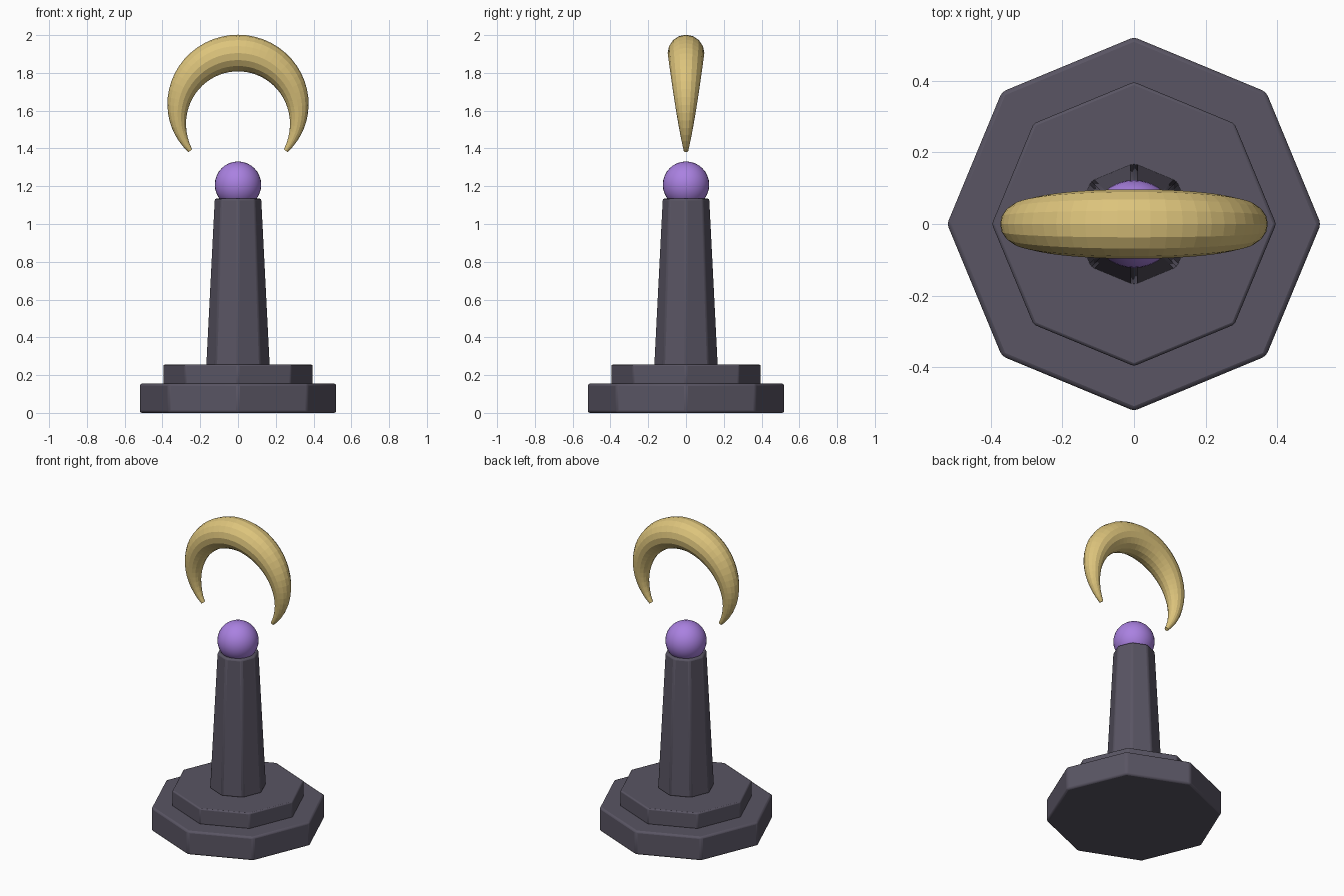
import bpy, bmesh
from math import sin, cos, pi, radians

cube = bpy.data.objects.get("Cube")
if cube:
    bpy.data.objects.remove(cube, do_unlink=True)


def material(name, rgb):
    m = bpy.data.materials.new(name)
    m.use_nodes = True
    m.diffuse_color = (*rgb, 1)
    m.node_tree.nodes["Principled BSDF"].inputs["Base Color"].default_value = (*rgb, 1)
    return m


stone = material("dark stone", (0.10, 0.09, 0.125))
gold = material("pale gold", (0.72, 0.55, 0.20))
purple = material("purple crystal", (0.40, 0.22, 0.75))


def octagon(name, bottom, top, z0, z1, bevel):
    """Softly bevelled eight-sided block with a corner on the x axis."""
    bpy.ops.mesh.primitive_cone_add(vertices=8, radius1=bottom, radius2=top,
                                    depth=z1 - z0, location=(0, 0, (z0 + z1) / 2))
    ob = bpy.context.object
    ob.name = name
    # Make sure a corner, not a flat, points along x
    corner = max(ob.data.vertices, key=lambda v: v.co.x).co
    if abs(corner.y) > 0.01:
        ob.rotation_euler.z = pi / 8
    ob.data.materials.append(stone)
    mod = ob.modifiers.new("soft edges", 'BEVEL')
    mod.width = bevel
    mod.segments = 2
    mod.limit_method = 'ANGLE'
    mod.angle_limit = radians(20)
    bpy.ops.object.shade_smooth_by_angle(angle=radians(30))
    return ob


# Stepped plinth and tapering column
octagon("lower_step", 0.522, 0.522, 0.0, 0.155, 0.012)
octagon("upper_step", 0.397, 0.397, 0.15, 0.255, 0.008)
octagon("column", 0.17, 0.125, 0.25, 1.135, 0.01)

# Orb resting in the column top
bpy.ops.mesh.primitive_uv_sphere_add(segments=32, ring_count=16, radius=0.123,
                                     location=(0, 0, 1.208))
orb = bpy.context.object
orb.name = "orb"
orb.data.materials.append(purple)
bpy.ops.object.shade_smooth()

# Floating crescent: a ring swept along an arc, thickest at the top
SIDES, STEPS = 16, 40
ARC_RADIUS, ARC_HEIGHT = 0.32, 1.585
bm = bmesh.new()
rings = []
for i in range(STEPS + 1):
    t = i / STEPS
    angle = radians(-38 + 256 * t)
    thick = 0.012 + 0.085 * sin(pi * t)
    ring = []
    for j in range(SIDES):
        turn = 2 * pi * j / SIDES
        reach = ARC_RADIUS + thick * cos(turn)
        ring.append(bm.verts.new((reach * cos(angle), thick * sin(turn),
                                  ARC_HEIGHT + reach * sin(angle))))
    rings.append(ring)
for a, b in zip(rings, rings[1:]):
    for j in range(SIDES):
        k = (j + 1) % SIDES
        bm.faces.new((a[j], a[k], b[k], b[j]))
bm.faces.new(rings[0])
bm.faces.new(rings[-1])
bmesh.ops.recalc_face_normals(bm, faces=bm.faces[:])
mesh = bpy.data.meshes.new("crescent")
bm.to_mesh(mesh)
bm.free()
mesh.materials.append(gold)
crescent = bpy.data.objects.new("crescent", mesh)
bpy.context.collection.objects.link(crescent)
